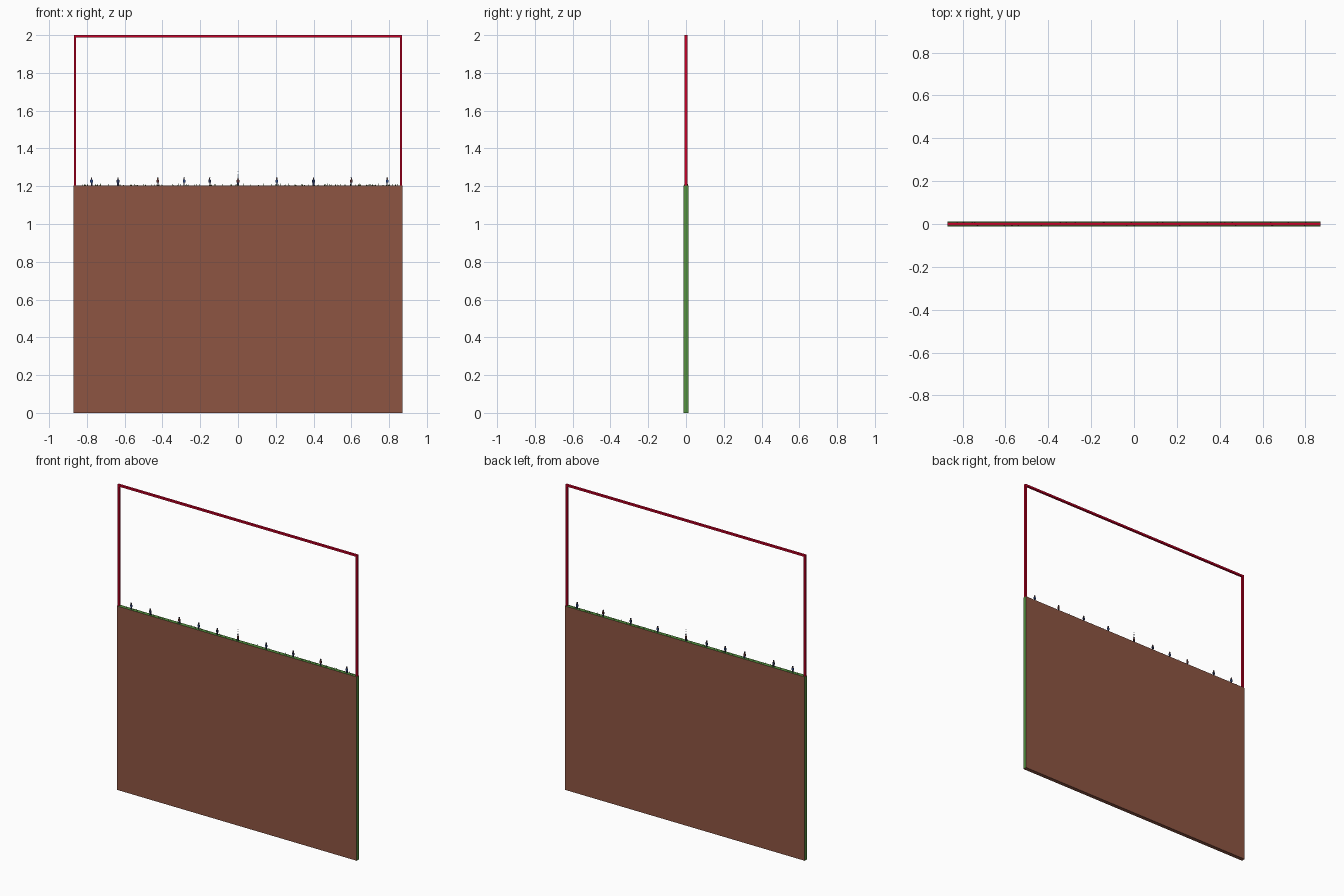
import bpy, bmesh, random
from mathutils import Matrix, Vector

if "Cube" in bpy.data.objects:
    bpy.data.objects.remove(bpy.data.objects["Cube"])

random.seed(4)
TOP = 1.205


def material(name, rgb):
    m = bpy.data.materials.new(name)
    m.diffuse_color = (*rgb, 1)
    m.use_nodes = True
    m.node_tree.nodes["Principled BSDF"].inputs["Base Color"].default_value = m.diffuse_color
    return m


SOIL = material("soil", (0.27, 0.09, 0.055))
GREEN = material("green", (0.09, 0.28, 0.05))
RED = material("red", (0.6, 0.0, 0.02))
NAVY = material("navy", (0.02, 0.03, 0.09))
BLUE = material("blue", (0.03, 0.07, 0.25))
BROWN = material("brown", (0.12, 0.03, 0.03))
SKIN = material("skin", (0.3, 0.15, 0.1))
PALE = material("pale", (0.5, 0.6, 0.7))


def finish(bm, name, mats):
    me = bpy.data.meshes.new(name)
    bm.to_mesh(me)
    bm.free()
    for m in mats:
        me.materials.append(m)
    ob = bpy.data.objects.new(name, me)
    bpy.context.collection.objects.link(ob)
    return ob


def add_box(bm, centre, size, index=0):
    mat = Matrix.Translation(centre) @ Matrix.Diagonal((*size, 1))
    verts = bmesh.ops.create_cube(bm, size=1, matrix=mat)["verts"]
    for f in {f for v in verts for f in v.link_faces}:
        f.material_index = index


# earth slab: soil front, back and underside; green top and ends
bm = bmesh.new()
add_box(bm, (0, 0, TOP / 2), (1.74, 0.025, TOP))
for f in bm.faces:
    f.normal_update()
    if f.normal.z > 0.5 or abs(f.normal.x) > 0.5:
        f.material_index = 1
finish(bm, "ground_slab", [SOIL, GREEN])


# red frame standing on the slab
def bar(name, centre, size):
    bm = bmesh.new()
    add_box(bm, centre, size)
    finish(bm, name, [RED])


bar("left_post", (-0.864, 0, (TOP + 1.99) / 2), (0.011, 0.014, 1.99 - TOP))
bar("right_post", (0.864, 0, (TOP + 1.99) / 2), (0.011, 0.014, 1.99 - TOP))
bar("top_bar", (0, 0, 1.994), (1.739, 0.014, 0.012))


# tiny standing figures
def figure(name, x, shirt):
    bm = bmesh.new()
    for s in (-1, 1):
        add_box(bm, (x + s * 0.0025, 0, TOP + 0.008), (0.004, 0.005, 0.016), 0)
        add_box(bm, (x + s * 0.0062, 0, TOP + 0.022), (0.0025, 0.004, 0.013), 1)
    add_box(bm, (x, 0, TOP + 0.0225), (0.010, 0.006, 0.014), 1)
    add_box(bm, (x, 0, TOP + 0.0345), (0.006, 0.006, 0.008), 2)
    add_box(bm, (x, 0, TOP + 0.0395), (0.0065, 0.0065, 0.003), 0)
    finish(bm, name, [NAVY, shirt, SKIN])


SPOTS = (-0.775, -0.635, -0.425, -0.285, -0.15, 0, 0.205, 0.4, 0.6, 0.79)
for i, x in enumerate(SPOTS):
    figure(f"figure_{i + 1}", x, (BLUE, NAVY, BROWN)[i % 3])

# small pieces hovering above the middle figure
bm = bmesh.new()
for z in (1.254, 1.264, 1.277):
    add_box(bm, (0, 0, z), (0.003, 0.003, 0.004))
finish(bm, "hovering_pieces", [PALE])

# grass tufts along the top
bm = bmesh.new()
for i in range(110):
    p = Vector((random.uniform(-0.83, 0.85), random.uniform(-0.009, 0.009), TOP))
    h = random.uniform(0.005, 0.012)
    bmesh.ops.create_cone(bm, cap_ends=True, segments=4, radius1=0.002,
                          radius2=0, depth=h,
                          matrix=Matrix.Translation(p + Vector((0, 0, h / 2))))
finish(bm, "grass_tufts", [GREEN])
